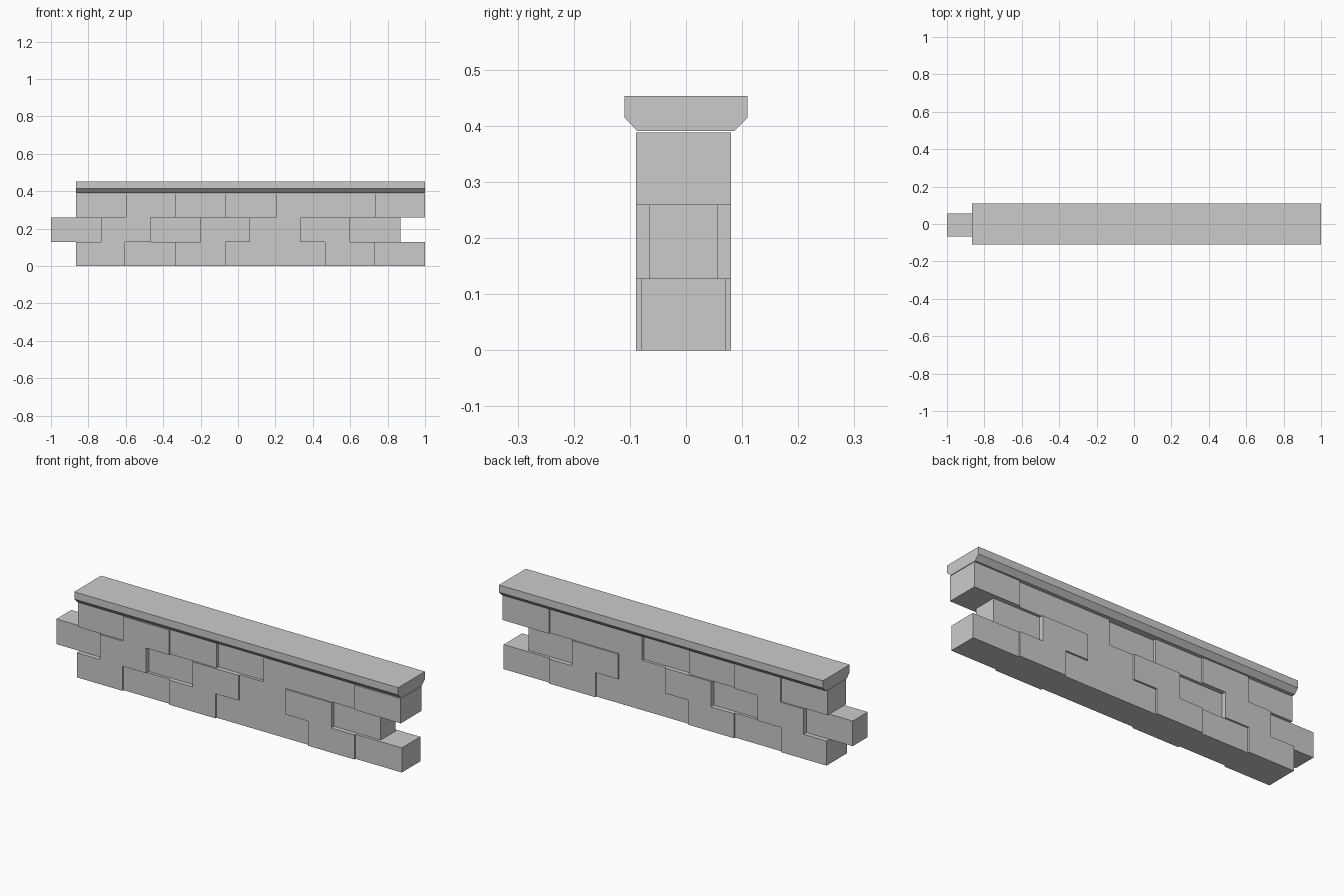
import bpy

if "Cube" in bpy.data.objects:
    bpy.data.objects.remove(bpy.data.objects["Cube"])

CENTRE_Y = -0.0045
DEPTH = {"A": 0.085, "B": 0.076, "C": 0.0615}   # half thickness: proud, mid, recessed


def prism(name, profile, x0, x1):
    """Extrude a closed (y, z) profile along x."""
    n = len(profile)
    verts = [(x, y, z) for x in (x0, x1) for y, z in profile]
    faces = [tuple(reversed(range(n))), tuple(range(n, 2 * n))]
    faces += [(i, (i + 1) % n, (i + 1) % n + n, i + n) for i in range(n)]
    mesh = bpy.data.meshes.new(name)
    mesh.from_pydata(verts, [], faces)
    obj = bpy.data.objects.new(name, mesh)
    bpy.context.collection.objects.link(obj)


# Stone courses: z range, joint positions, depth of each stone
courses = [
    ("lower_stone", 0.0, 0.128, [-0.866, -0.603, -0.333, -0.067, 0.466, 0.733, 1.0], "ABABAB"),
    ("middle_stone", 0.128, 0.259, [-1.0, -0.733, -0.467, -0.2, 0.065, 0.335, 0.6, 0.868], "CACABAC"),
    ("upper_stone", 0.259, 0.388, [-0.866, -0.6, -0.335, -0.067, 0.203, 0.733, 1.0], "BABCBA"),
]
for name, z0, z1, joints, depths in courses:
    for i, level in enumerate(depths):
        y0, y1 = CENTRE_Y - DEPTH[level], CENTRE_Y + DEPTH[level]
        prism(f"{name}_{i + 1}", [(y0, z0), (y1, z0), (y1, z1), (y0, z1)],
              joints[i], joints[i + 1])

# Coping slab with chamfered underside
prism("coping", [(-0.087, 0.391), (0.086, 0.391), (0.11, 0.415),
                 (0.11, 0.453), (-0.11, 0.453), (-0.11, 0.415)], -0.866, 1.0)
